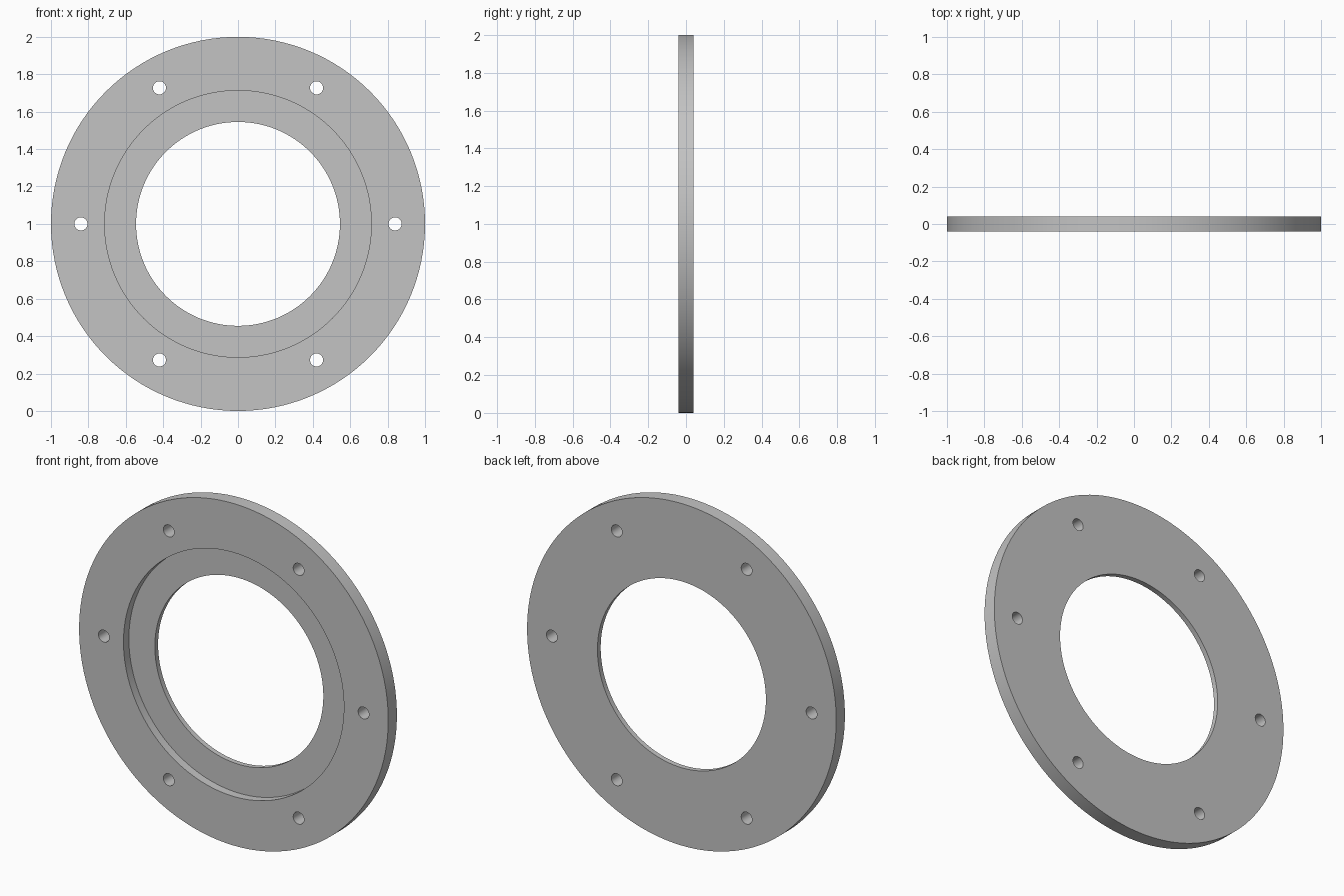
import bpy
import bmesh
from math import cos, sin, pi, radians
from mathutils import Matrix, Vector

default = bpy.data.objects.get("Cube")
if default:
    bpy.data.objects.remove(default, do_unlink=True)

HALF = 0.04          # half thickness
BORE, RECESS, OUTER = 0.545, 0.713, 1.0
FLOOR = 0.01         # y of the recess floor
BOLT_CIRCLE, HOLE = 0.84, 0.035
SEGMENTS = 128
CENTRE = Vector((0, 0, 1))

grey = bpy.data.materials.new("plain grey")
grey.use_nodes = True
grey.diffuse_color = (0.55, 0.55, 0.55, 1)
grey.node_tree.nodes["Principled BSDF"].inputs["Base Color"].default_value = grey.diffuse_color


def add_object(name, bm):
    bmesh.ops.recalc_face_normals(bm, faces=bm.faces)
    mesh = bpy.data.meshes.new(name)
    bm.to_mesh(mesh)
    bm.free()
    mesh.materials.append(grey)
    obj = bpy.data.objects.new(name, mesh)
    bpy.context.collection.objects.link(obj)
    return obj


# Flange ring: stepped profile (radius, y) turned about the y axis
profile = [(BORE, FLOOR), (RECESS, FLOOR), (RECESS, -HALF),
           (OUTER, -HALF), (OUTER, HALF), (BORE, HALF)]
bm = bmesh.new()
rings = []
for i in range(SEGMENTS):
    a = 2 * pi * i / SEGMENTS
    rings.append([bm.verts.new(CENTRE + Vector((r * cos(a), y, r * sin(a))))
                  for r, y in profile])
for i, ring in enumerate(rings):
    following = rings[(i + 1) % SEGMENTS]
    for j in range(len(profile)):
        k = (j + 1) % len(profile)
        bm.faces.new((ring[j], ring[k], following[k], following[j]))
flange = add_object("flange_ring", bm)

# Six bolt hole cutters, evenly spaced
bm = bmesh.new()
for i in range(6):
    a = i * pi / 3
    place = Matrix.Translation(CENTRE + BOLT_CIRCLE * Vector((cos(a), 0, sin(a))))
    bmesh.ops.create_cone(bm, cap_ends=True, segments=32, radius1=HOLE, radius2=HOLE,
                          depth=HALF * 4, matrix=place @ Matrix.Rotation(pi / 2, 4, "X"))
cutter = add_object("bolt_hole_cutter", bm)
cutter.hide_render = True

cut = flange.modifiers.new("bolt holes", "BOOLEAN")
cut.operation = "DIFFERENCE"
cut.solver = "EXACT"
cut.object = cutter
bpy.ops.object.select_all(action="DESELECT")
bpy.context.view_layer.objects.active = flange
flange.select_set(True)
bpy.ops.object.modifier_apply(modifier=cut.name)
bpy.data.objects.remove(cutter, do_unlink=True)

# Smooth round walls, sharp rims
bpy.ops.object.shade_smooth_by_angle(angle=radians(30))
